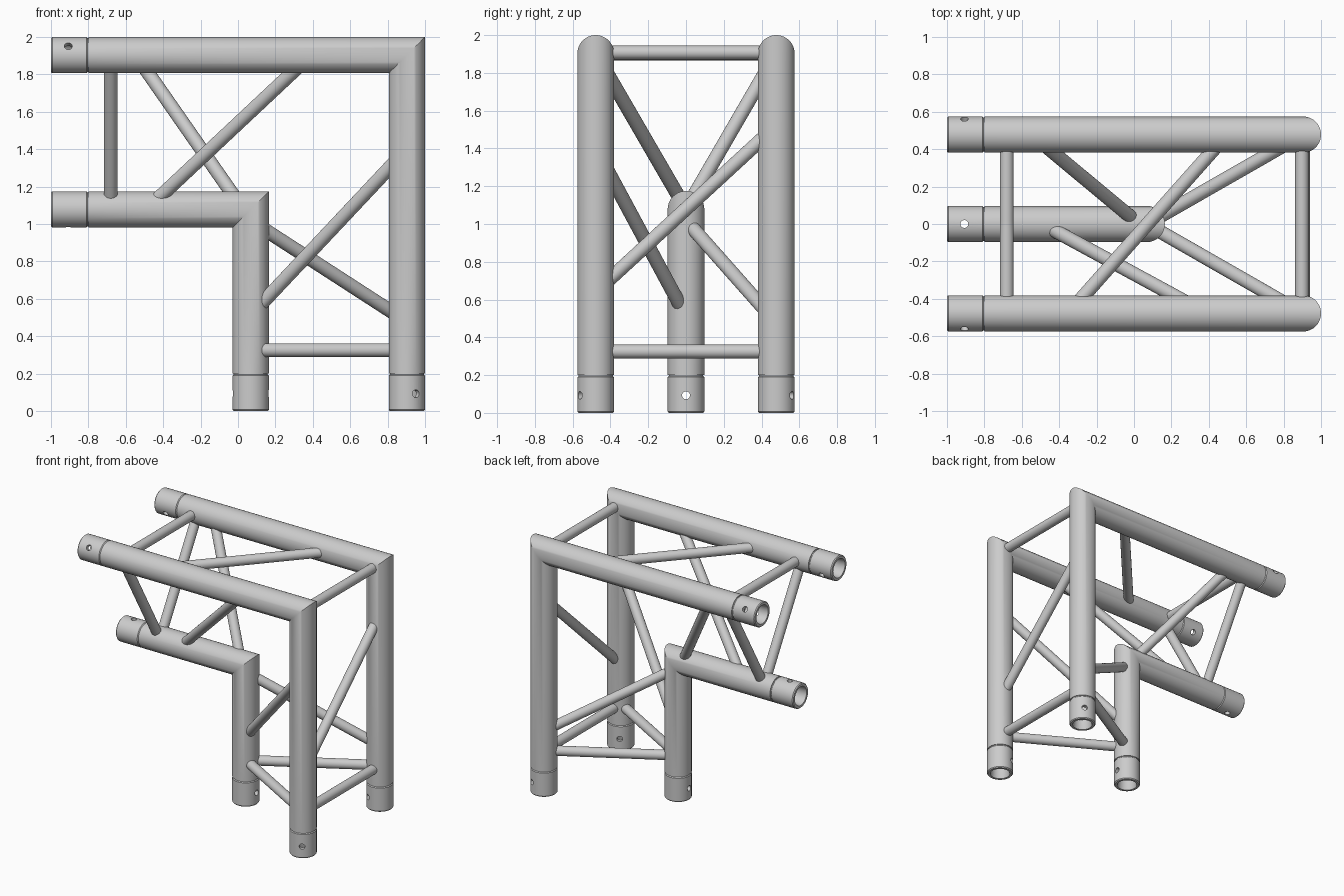
import bpy, bmesh, math
from mathutils import Vector

if "Cube" in bpy.data.objects:
    bpy.data.objects.remove(bpy.data.objects["Cube"])

R, BR = 0.097, 0.037            # chord and brace radii
OX, OZ, OY = 0.903, 1.903, 0.478  # outer chord axes
IX, IZ = 0.068, 1.078           # inner chord axes
N = 48


def finish(name, bm):
    bmesh.ops.recalc_face_normals(bm, faces=bm.faces[:])
    me = bpy.data.meshes.new(name)
    bm.to_mesh(me)
    bm.free()
    ob = bpy.data.objects.new(name, me)
    bpy.context.collection.objects.link(ob)
    return ob


def smooth(ob):
    bpy.ops.object.select_all(action='DESELECT')
    ob.select_set(True)
    bpy.context.view_layer.objects.active = ob
    bpy.ops.object.shade_smooth_by_angle(angle=math.radians(35))


def skin(name, rings):
    """Bridge successive rings of points and cap both ends."""
    bm = bmesh.new()
    vs = [[bm.verts.new(p) for p in ring] for ring in rings]
    n = len(vs[0])
    for a, b in zip(vs, vs[1:]):
        for i in range(n):
            j = (i + 1) % n
            bm.faces.new((a[i], a[j], b[j], b[i]))
    bm.faces.new(vs[0])
    bm.faces.new(vs[-1])
    return finish(name, bm)


def lathe(name, origin, axis, profile, n=N):
    """Revolve (radius, distance) pairs around an axis."""
    axis = Vector(axis).normalized()
    u = axis.orthogonal().normalized()
    w = axis.cross(u)
    rings = []
    for r, t in profile:
        c = Vector(origin) + axis * t
        rings.append([c + (u * math.cos(a) + w * math.sin(a)) * r
                      for a in (2 * math.pi * i / n for i in range(n))])
    return skin(name, rings)


def chord(name, cx, cy, cz):
    """L-shaped tube with a sharp mitred corner."""
    circ = [(R * math.cos(2 * math.pi * i / N), R * math.sin(2 * math.pi * i / N))
            for i in range(N)]
    smooth(skin(name, [
        [(-0.8, cy + s, cz + d) for d, s in circ],
        [(cx + d, cy + s, cz + d) for d, s in circ],
        [(cx + d, cy + s, 0.2) for d, s in circ]]))


def coupler(name, origin, axis, pin):
    """Hollow end socket with a cross-drilled pin hole."""
    ob = lathe(name, origin, axis, [
        (0.060, 0.185), (0.070, 0.006), (0.073, 0), (0.091, 0), (R, 0.007),
        (R, 0.189), (0.091, 0.195), (0.091, 0.21)])
    centre = Vector(origin) + Vector(axis) * 0.093
    cut = lathe("pin_cutter", centre - Vector(pin) * 0.2, pin,
                [(0.021, 0), (0.021, 0.4)], 20)
    cut.hide_render = True
    mod = ob.modifiers.new("pin_hole", 'BOOLEAN')
    mod.operation, mod.solver, mod.object = 'DIFFERENCE', 'EXACT', cut
    bpy.context.view_layer.objects.active = ob
    bpy.ops.object.modifier_apply(modifier=mod.name)
    bpy.data.objects.remove(cut)
    smooth(ob)


def brace(name, a, b):
    """Thin tube between two chord axes, trimmed just inside the chords."""
    a, b = Vector(a), Vector(b)
    d = b - a
    smooth(lathe(name, a, d, [(BR, 0.05), (BR, d.length - 0.05)], 28))


# Main chords and their end couplers
for tag, cx, cy, cz, py, pz in (("front", OX, -OY, OZ, -0.866, 0.5),
                                ("back", OX, OY, OZ, 0.866, 0.5),
                                ("inner", IX, 0, IZ, 0, 1)):
    chord(tag + "_chord", cx, cy, cz)
    coupler(tag + "_side_coupler", (-1, cy, cz), (1, 0, 0), (0, py, pz))
    coupler(tag + "_foot_coupler", (cx, cy, 0), (0, 0, 1), (pz, py, 0))

# Straight triangular frames near the open ends
SX, SZ = -0.68, 0.325
for tag, y in (("front", -OY), ("back", OY)):
    brace(tag + "_side_strut", (SX, y, OZ), (SX, 0, IZ))
    brace(tag + "_foot_strut", (OX, y, SZ), (IX, 0, SZ))
brace("top_strut", (SX, -OY, OZ), (SX, OY, OZ))
brace("foot_cross_strut", (OX, -OY, SZ), (OX, OY, SZ))
brace("corner_strut", (OX - 0.005, -OY, OZ + 0.005), (OX - 0.005, OY, OZ + 0.005))

# Diagonals, one per face
brace("top_diagonal", (-0.352, -OY, OZ), (0.497, OY, OZ))
brace("outer_leg_diagonal", (OX, -OY, 0.64), (OX, OY, 1.52))
brace("front_side_diagonal", (0.39, -OY, OZ), (-0.49, 0, IZ))
brace("back_side_diagonal", (-0.547, OY, OZ), (0.028, 0, IZ))
brace("front_leg_diagonal", (OX, -OY, 1.40), (IX, 0, 0.512))
brace("back_leg_diagonal", (OX, OY, 0.478), (IX, 0, 1.018))
